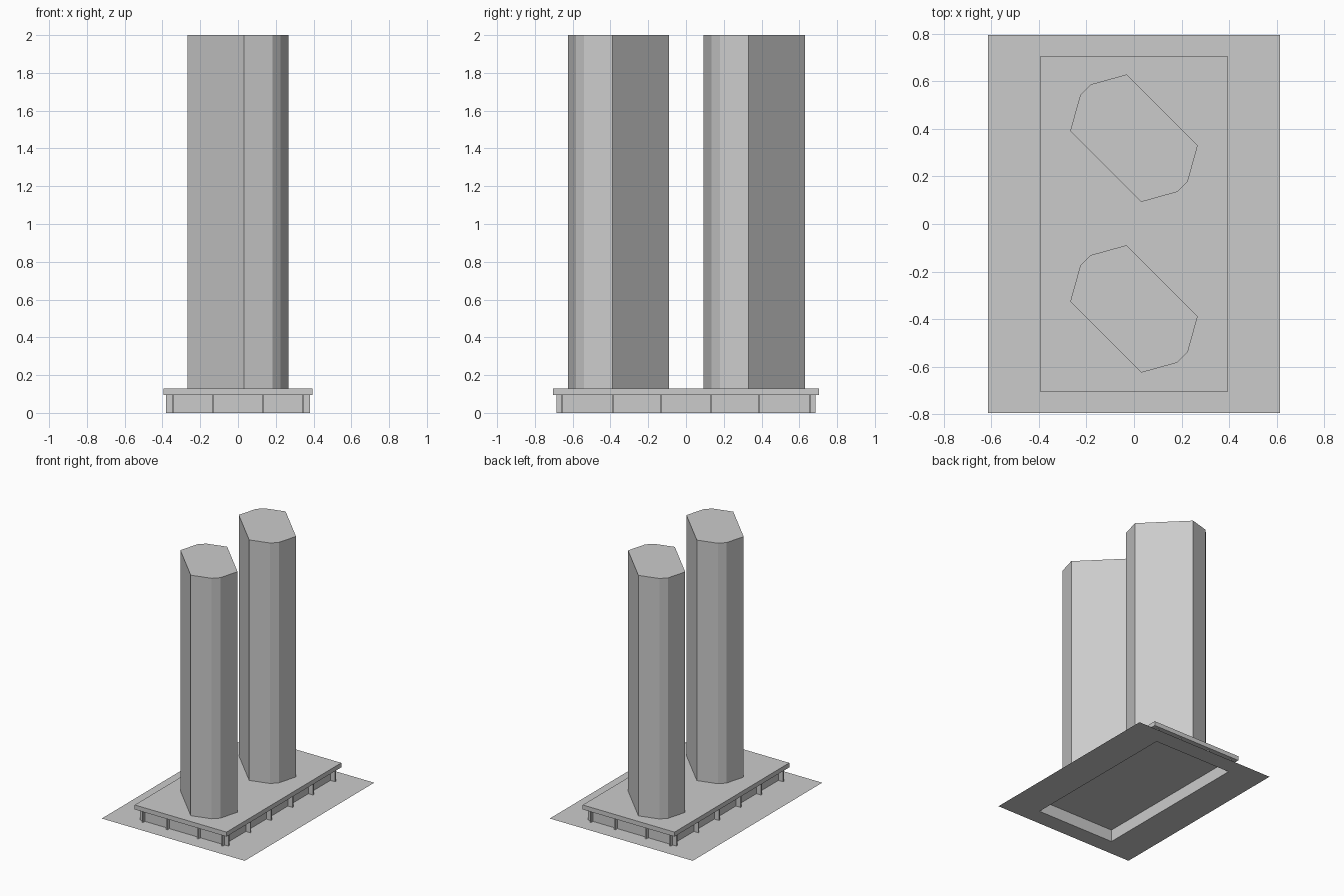
import bpy
import bmesh

cube = bpy.data.objects.get("Cube")
if cube:
    bpy.data.objects.remove(cube)

grey = bpy.data.materials.new("light_grey")
grey.use_nodes = True
COLOUR = (0.6, 0.6, 0.6, 1)
grey.diffuse_color = COLOUR
grey.node_tree.nodes["Principled BSDF"].inputs["Base Color"].default_value = COLOUR


def finish(name, bm):
    bmesh.ops.recalc_face_normals(bm, faces=bm.faces)
    mesh = bpy.data.meshes.new(name)
    bm.to_mesh(mesh)
    bm.free()
    mesh.materials.append(grey)
    ob = bpy.data.objects.new(name, mesh)
    bpy.context.collection.objects.link(ob)
    return ob


def rectangle(hx, hy):
    return [(-hx, -hy), (hx, -hy), (hx, hy), (-hx, hy)]


def prism(name, outline, z0, z1, inset=0, cy=0):
    """Extrude an outline from z0 to z1, optionally shrunk by an even inset."""
    bm = bmesh.new()
    face = bm.faces.new([bm.verts.new((x, y + cy, z0)) for x, y in outline])
    if inset:
        rim = bmesh.ops.inset_region(bm, faces=[face], thickness=inset, use_even_offset=True)
        bmesh.ops.delete(bm, geom=rim["faces"], context='FACES')
    out = bmesh.ops.extrude_face_region(bm, geom=bm.faces[:], use_keep_orig=True)
    verts = [g for g in out["geom"] if isinstance(g, bmesh.types.BMVert)]
    bmesh.ops.translate(bm, verts=verts, vec=(0, 0, z1 - z0))
    return finish(name, bm)


def box(name, x0, x1, y0, y1, z0, z1):
    return prism(name, [(x0, y0), (x1, y0), (x1, y1), (x0, y1)], z0, z1)


WALL_X, WALL_Y = 0.34, 0.66
FIN_X, FIN_Y = 0.38, 0.685
SLAB_Z, DECK_Z = 0.095, 0.13

# Ground sheet with an opening under the podium
bm = bmesh.new()
outer = [bm.verts.new((x, y, 0)) for x, y in rectangle(0.615, 0.795)]
inner = [bm.verts.new((x, y, 0)) for x, y in rectangle(WALL_X, WALL_Y)]
for i in range(4):
    j = (i + 1) % 4
    bm.faces.new((outer[i], outer[j], inner[j], inner[i]))
finish("ground_sheet", bm)

# Recessed podium walls, open above and below
bm = bmesh.new()
low = [bm.verts.new((x, y, 0)) for x, y in rectangle(WALL_X, WALL_Y)]
high = [bm.verts.new((x, y, SLAB_Z)) for x, y in rectangle(WALL_X, WALL_Y)]
for i in range(4):
    j = (i + 1) % 4
    bm.faces.new((low[i], low[j], high[j], high[i]))
finish("podium_walls", bm)

# Podium deck
prism("podium_deck", rectangle(0.395, 0.705), SLAB_Z, DECK_Z)

# Thin fins standing out from the walls
T = 0.005
for s in (-1, 1):
    for x in (-0.343, -0.133, 0.133, 0.343):
        y0, y1 = sorted((s * WALL_Y, s * FIN_Y))
        box("end_fin", x - T, x + T, y0, y1, 0, SLAB_Z)
    for y in (-0.655, -0.385, -0.133, 0.133, 0.385, 0.655):
        x0, x1 = sorted((s * WALL_X, s * FIN_X))
        box("side_fin", x0, x1, y - T, y + T, 0, SLAB_Z)

# Two eight-sided towers: half the outline, completed by a half turn
half = [(-0.268, 0.031), (-0.226, 0.182), (-0.182, 0.226), (-0.031, 0.268)]
outline = half + [(-x, -y) for x, y in half]
for side, cy in (("front", -0.357), ("back", 0.361)):
    for z0, z1 in ((DECK_Z, 0.742), (0.768, 1.372), (1.398, 2.0)):
        prism(side + "_tower_block", outline, z0, z1, cy=cy)
    for z0, z1 in ((0.742, 0.768), (1.372, 1.398)):
        prism(side + "_tower_joint", outline, z0, z1, inset=0.031, cy=cy)
